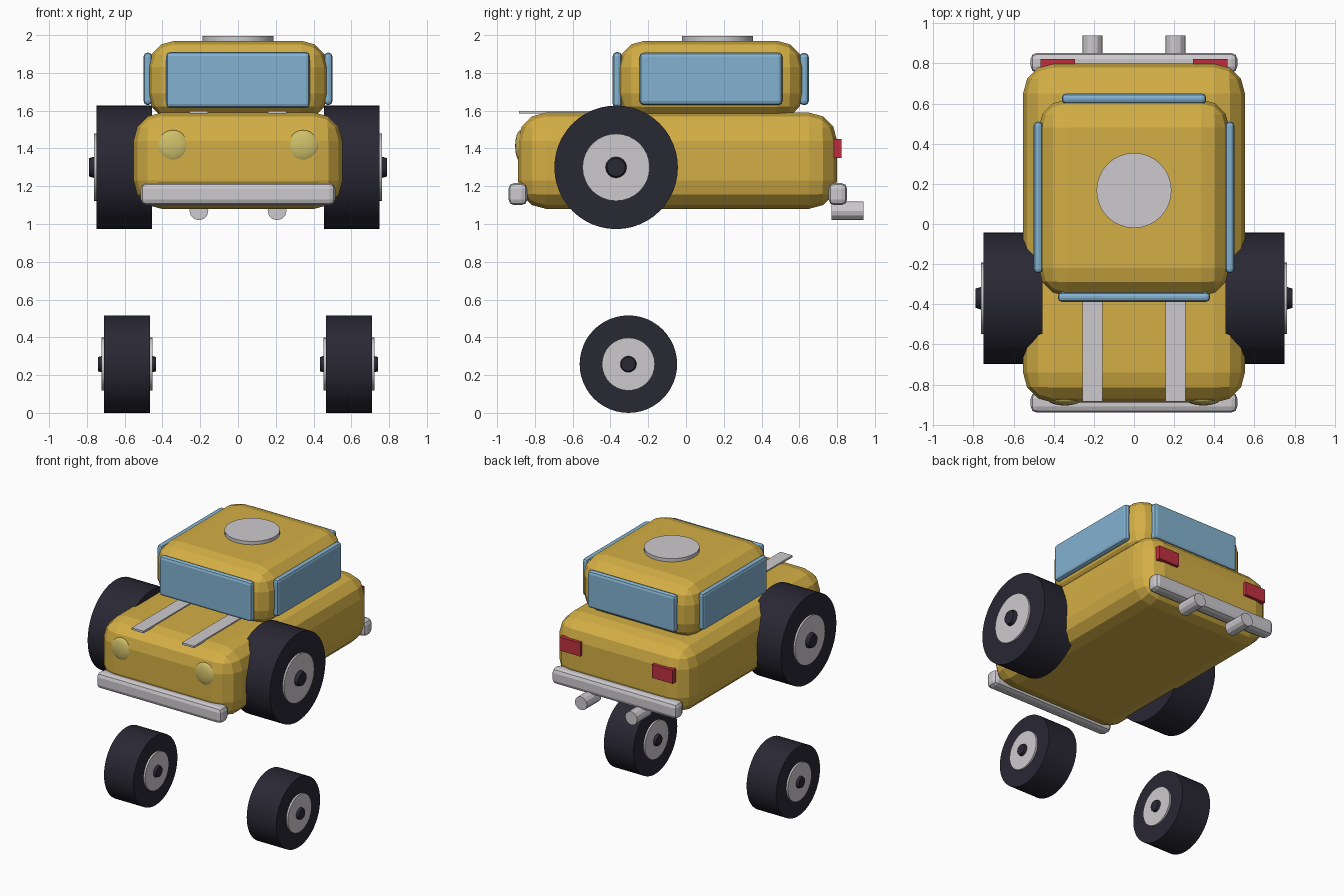
import bpy
import math
from mathutils import Vector

cube = bpy.data.objects.get("Cube")
if cube:
    bpy.data.objects.remove(cube, do_unlink=True)


def material(name, r, g, b):
    m = bpy.data.materials.new(name)
    m.use_nodes = True
    m.diffuse_color = (r, g, b, 1)
    bsdf = next(n for n in m.node_tree.nodes if n.type == "BSDF_PRINCIPLED")
    bsdf.inputs["Base Color"].default_value = (r, g, b, 1)
    return m


YELLOW = material("mustard_yellow", 0.66, 0.43, 0.06)
BLUE = material("window_blue", 0.23, 0.45, 0.64)
SILVER = material("light_grey", 0.61, 0.59, 0.62)
RUBBER = material("dark_rubber", 0.022, 0.021, 0.034)
RED = material("tail_red", 0.52, 0.03, 0.05)
LAMP = material("pale_yellow", 0.62, 0.52, 0.14)


def finish(name, mat):
    ob = bpy.context.object
    ob.name = name
    ob.data.materials.append(mat)
    return ob


def box(name, mat, low, high, bevel=0.0, segments=2):
    """Box between two corners, with optional rounded edges."""
    low, high = Vector(low), Vector(high)
    bpy.ops.mesh.primitive_cube_add(size=1, location=(low + high) / 2)
    ob = finish(name, mat)
    ob.scale = high - low
    bpy.ops.object.transform_apply(location=False, rotation=False, scale=True)
    if bevel:
        mod = ob.modifiers.new("rounded", "BEVEL")
        mod.width = bevel
        mod.segments = segments
    return ob


def tube(name, mat, centre, axis, r1, r2, length, sides, smooth=True):
    """Cylinder or cone frustum; r2 is the end that the axis points at."""
    bpy.ops.mesh.primitive_cone_add(vertices=sides, radius1=r1, radius2=r2,
                                    depth=length, location=centre)
    ob = finish(name, mat)
    ob.rotation_euler = Vector(axis).to_track_quat("Z", "Y").to_euler()
    if smooth:
        bpy.ops.object.shade_smooth_by_angle(angle=math.radians(35))
    return ob


def wheel(name, side, inner, outer, y, z, radius, hub, cap, stand):
    """Tyre with a hub disc and tapered cap on both faces."""
    mid = side * (inner + outer) / 2
    tube(name + "_tyre", RUBBER, (mid, y, z), (side, 0, 0),
         radius, radius, outer - inner, 48)
    bpy.ops.object.shade_smooth()
    half = (outer - inner) / 2
    for label, d in (("outer", side), ("inner", -side)):
        face = mid + d * half
        tube(f"{name}_{label}_hub", SILVER, (face, y, z), (d, 0, 0),
             hub, hub, 0.026, 32)
        tube(f"{name}_{label}_cap", RUBBER, (face + d * stand / 2, y, z), (d, 0, 0),
             cap, cap * 0.8, stand, 16)


# Body and cabin
box("body", YELLOW, (-0.553, -0.89, 1.08), (0.553, 0.80, 1.59), 0.15, 3)
box("cabin", YELLOW, (-0.475, -0.36, 1.55), (0.475, 0.62, 1.97), 0.14, 3)

# Windows
box("front_window", BLUE, (-0.38, -0.388, 1.615), (0.38, -0.34, 1.91), 0.02)
box("rear_window", BLUE, (-0.36, 0.60, 1.63), (0.36, 0.65, 1.905), 0.02)

# Bumpers
box("front_bumper", SILVER, (-0.515, -0.94, 1.10), (0.515, -0.84, 1.217), 0.03)
box("rear_bumper", SILVER, (-0.515, 0.755, 1.10), (0.515, 0.853, 1.217), 0.03)

# Roof disc
tube("roof_disc", SILVER, (0, 0.167, 1.975), (0, 0, 1), 0.187, 0.187, 0.04, 32)

# Paired parts
for side, word in ((1, "left"), (-1, "right")):
    xs = sorted((side * 0.455, side * 0.50))
    box(word + "_window", BLUE, (xs[0], -0.245, 1.63), (xs[1], 0.51, 1.907), 0.02)

    x = side * 0.207
    box(word + "_hood_stripe", SILVER, (x - 0.049, -0.885, 1.584), (x + 0.049, -0.33, 1.599))
    tube(word + "_exhaust", SILVER, (x, 0.855, 1.07), (0, 1, 0),
         0.05, 0.05, 0.17, 12, smooth=False)

    x = side * 0.38
    box(word + "_tail_light", RED, (x - 0.085, 0.78, 1.35), (x + 0.085, 0.822, 1.45))

    bpy.ops.mesh.primitive_uv_sphere_add(segments=24, ring_count=12, radius=0.084,
                                         location=(side * 0.345, -0.875, 1.413))
    lamp = finish(word + "_headlight", LAMP)
    lamp.scale.y = 0.35
    bpy.ops.object.shade_smooth()

    wheel(word + "_upper_wheel", side, 0.455, 0.75, -0.37, 1.30, 0.327, 0.178, 0.06, 0.04)
    wheel(word + "_lower_wheel", side, 0.466, 0.709, -0.305, 0.258, 0.258, 0.14, 0.047, 0.032)
